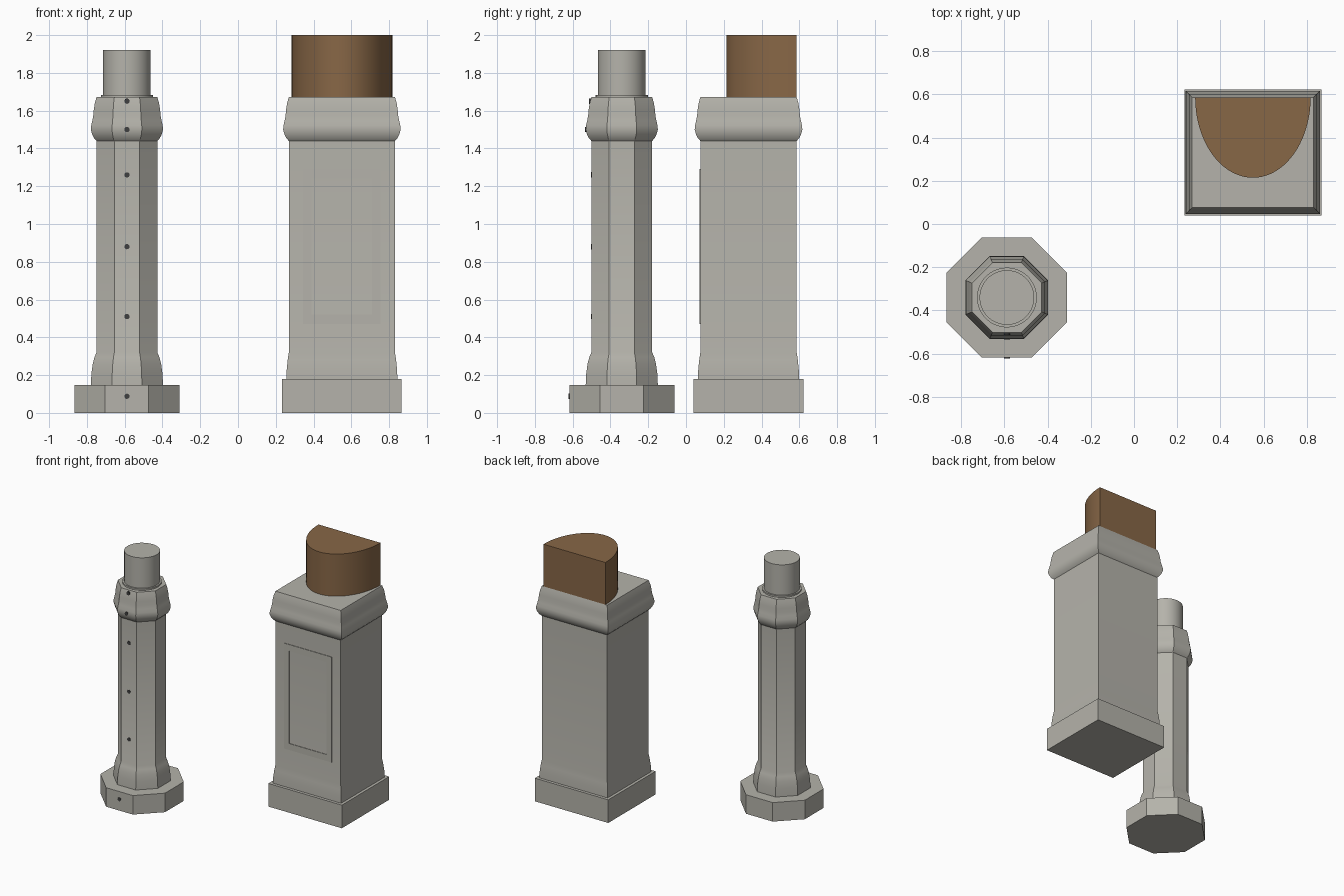
import bpy, bmesh
from math import pi, cos, sin, radians

if "Cube" in bpy.data.objects:
    bpy.data.objects.remove(bpy.data.objects["Cube"])

OX, OY = -0.588, -0.340     # octagonal pedestal centre
SX, SY = 0.550, 0.331       # square pedestal centre


def material(name, rgb):
    m = bpy.data.materials.new(name)
    m.diffuse_color = (*rgb, 1)
    m.use_nodes = True
    m.node_tree.nodes["Principled BSDF"].inputs["Base Color"].default_value = m.diffuse_color
    return m


stone = material("stone", (0.46, 0.45, 0.405))
wood = material("wood", (0.245, 0.135, 0.062))
dark = material("dark_metal", (0.05, 0.05, 0.05))


def finish(bm, name, mat):
    bmesh.ops.recalc_face_normals(bm, faces=bm.faces)
    me = bpy.data.meshes.new(name)
    bm.to_mesh(me)
    bm.free()
    me.materials.append(mat)
    ob = bpy.data.objects.new(name, me)
    bpy.context.collection.objects.link(ob)
    bpy.ops.object.select_all(action='DESELECT')
    ob.select_set(True)
    bpy.context.view_layer.objects.active = ob
    bpy.ops.object.shade_smooth_by_angle(angle=radians(30))
    return ob


def loft(name, rings, mat=stone):
    """Skin a stack of equal-length point rings and cap both ends."""
    bm = bmesh.new()
    loops = [[bm.verts.new(p) for p in ring] for ring in rings]
    n = len(loops[0])
    for a, b in zip(loops, loops[1:]):
        for i in range(n):
            j = (i + 1) % n
            bm.faces.new((a[i], a[j], b[j], b[i]))
    bm.faces.new(loops[0])
    bm.faces.new(loops[-1])
    return finish(bm, name, mat)


def ngon(apothem, z, n=8):
    r = apothem / cos(pi / n)
    return [(OX + r * cos(2 * pi * (i + .5) / n), OY + r * sin(2 * pi * (i + .5) / n), z)
            for i in range(n)]


def rect(hx, hy, z):
    return [(SX + sx * hx, SY + sy * hy, z) for sx, sy in ((-1, -1), (1, -1), (1, 1), (-1, 1))]


# Shared cap moulding: round bead below, shallow cove and lip above (offset, height)
cap = [(0, 1.44), (0.012, 1.453), (0.023, 1.474), (0.03, 1.50), (0.028, 1.522), (0.022, 1.548),
       (0.017, 1.575), (0.0145, 1.605), (0.009, 1.64), (0, 1.672)]

# Octagonal pedestal: plinth, moulded shaft, collar and round post
loft("octagon_plinth", [ngon(0.278, 0), ngon(0.278, 0.148)])
foot = [(0.03, 0.148), (0.027, 0.21), (0.02, 0.26), (0.011, 0.295), (0, 0.32)]
loft("octagon_shaft", [ngon(0.161 + d, z) for d, z in foot + cap])
loft("post_collar", [ngon(0.138, 1.672, 48), ngon(0.138, 1.684, 48)])
loft("round_post", [ngon(0.126, 1.672, 48), ngon(0.126, 1.92, 48)])

# Small dark studs up the front face
for k, (z, out) in enumerate([(0.088, 0.278), (0.51, 0.161), (0.88, 0.161), (1.26, 0.161),
                              (1.50, 0.191), (1.65, 0.171)]):
    y = OY - out
    loft(f"stud_{k + 1}", [[(OX + 0.014 * cos(2 * pi * i / 16), yy, z + 0.014 * sin(2 * pi * i / 16))
                            for i in range(16)] for yy in (y - 0.003, y + 0.015)], dark)

# Square pedestal: plinth and moulded shaft
loft("square_plinth", [rect(0.316, 0.291, 0), rect(0.316, 0.291, 0.18)])
sq_foot = [(0.013, 0.18), (0.011, 0.23), (0.006, 0.28), (0, 0.32)]
loft("square_shaft", [rect(0.281 + d, 0.255 + d, z) for d, z in sq_foot + cap])

# Very thin raised frame on the front face
bm = bmesh.new()
front = SY - 0.255 - 0.004


def frame_ring(hx, z0, z1, y):
    return [bm.verts.new((SX + x, y, z)) for x, z in ((-hx, z0), (hx, z0), (hx, z1), (-hx, z1))]


loops = [frame_ring(0.205, 0.47, 1.29, front + 0.01), frame_ring(0.205, 0.47, 1.29, front),
         frame_ring(0.16, 0.52, 1.24, front), frame_ring(0.16, 0.52, 1.24, front + 0.01)]
for a, b in zip(loops, loops[1:] + loops[:1]):
    for i in range(4):
        j = (i + 1) % 4
        bm.faces.new((a[i], a[j], b[j], b[i]))
finish(bm, "front_panel_frame", stone)

# Wooden half-ellipse block standing flush with the back of the shaft
loft("wood_block", [[(SX - 0.267 * cos(pi * i / 40), SY + 0.255 - 0.372 * sin(pi * i / 40), z)
                     for i in range(41)] for z in (1.672, 2.0)], wood)
